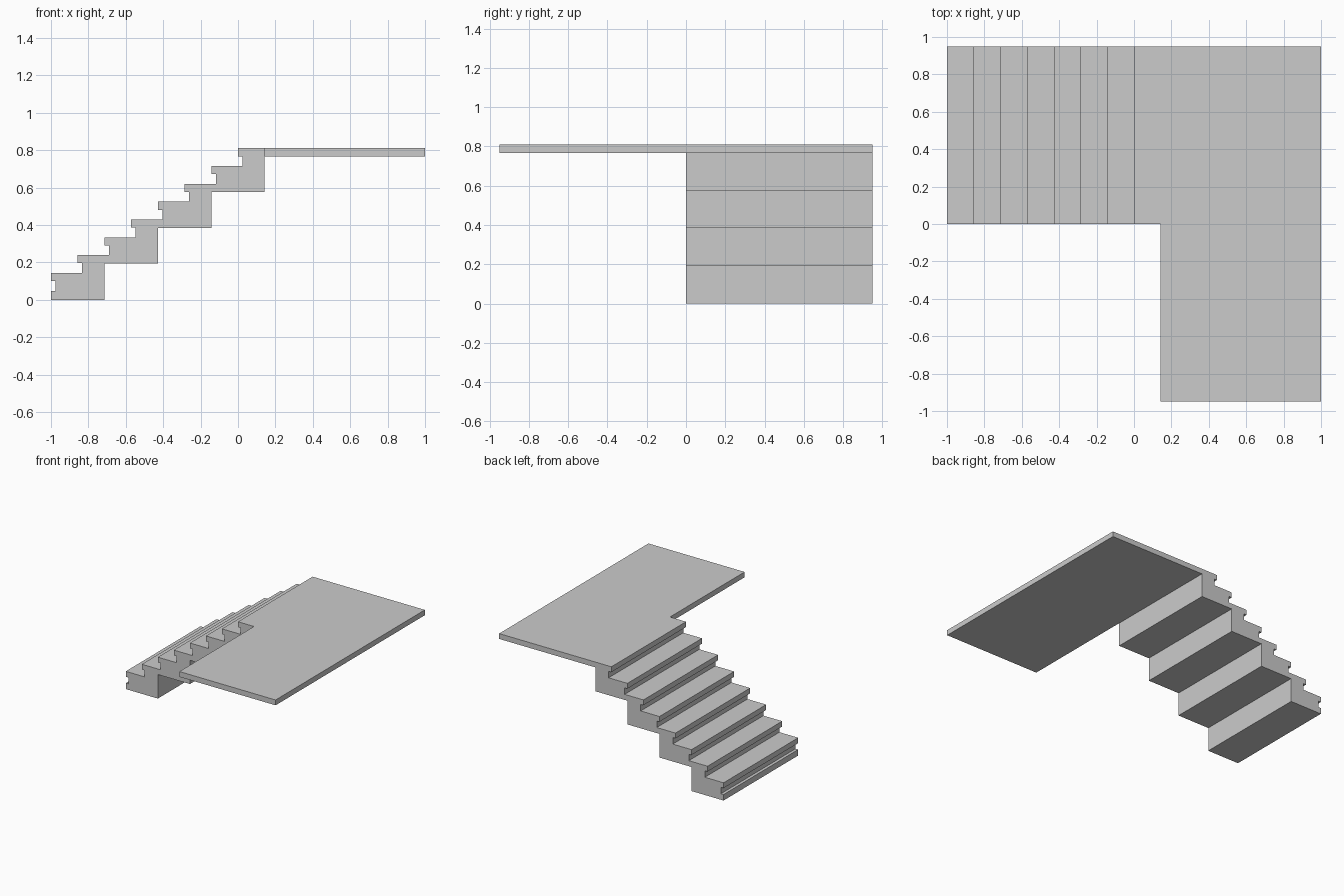
import bpy, bmesh
from mathutils import Vector

if "Cube" in bpy.data.objects:
    bpy.data.objects.remove(bpy.data.objects["Cube"])

RUN, RISE = 1 / 7, 0.0953      # tread pitch
THICK, NOSE = 0.043, 0.024     # tread thickness and overhang
TOP, WIDTH, STEPS = 0.81, 0.95, 7


def prism(name, points, offset):
    """Closed solid from a flat outline pushed along offset."""
    bm = bmesh.new()
    face = bm.faces.new([bm.verts.new(p) for p in points])
    ext = bmesh.ops.extrude_face_region(bm, geom=[face], use_keep_orig=True)
    moved = [v for v in ext["geom"] if isinstance(v, bmesh.types.BMVert)]
    bmesh.ops.translate(bm, verts=moved, vec=Vector(offset))
    bmesh.ops.recalc_face_normals(bm, faces=bm.faces)
    mesh = bpy.data.meshes.new(name)
    bm.to_mesh(mesh)
    bm.free()
    obj = bpy.data.objects.new(name, mesh)
    bpy.context.collection.objects.link(obj)
    return obj


# Stair outline: base lip, then recessed riser and nosed tread per step
outline = [(-1, 0), (-1, 0.048), (-1 + NOSE, 0.048)]
for i in range(STEPS):
    x, z = -1 + i * RUN, TOP - (STEPS - i) * RISE
    outline += [(x + NOSE, z - THICK), (x, z - THICK),
                (x, z), (x + RUN + NOSE, z)]
# End inside the landing slab so the two can be joined
outline += [(NOSE, TOP - THICK / 2), (RUN, TOP - THICK / 2)]
# Coarse steps of the underside, two treads each
for k in range(3, -1, -1):
    z = k * 2 * RISE + (0.003 if k else 0)
    outline.append((-1 + (k + 1) * 2 * RUN, z))
    if k:
        outline.append((-1 + k * 2 * RUN, z))
flight = prism("stair_flight", [(x, 0, z) for x, z in outline], (0, WIDTH, 0))

# L-shaped landing
landing_outline = [(0, 0), (RUN, 0), (RUN, -WIDTH), (1, -WIDTH),
                   (1, WIDTH), (0, WIDTH)]
landing = prism("stairs_with_landing",
                [(x, y, TOP - THICK) for x, y in landing_outline], (0, 0, THICK))

# Join flight and landing into one clean solid
union = landing.modifiers.new("join_flight", "BOOLEAN")
union.operation = "UNION"
union.solver = "EXACT"
union.object = flight
bpy.context.view_layer.objects.active = landing
bpy.ops.object.modifier_apply(modifier=union.name)
bpy.data.objects.remove(flight)
